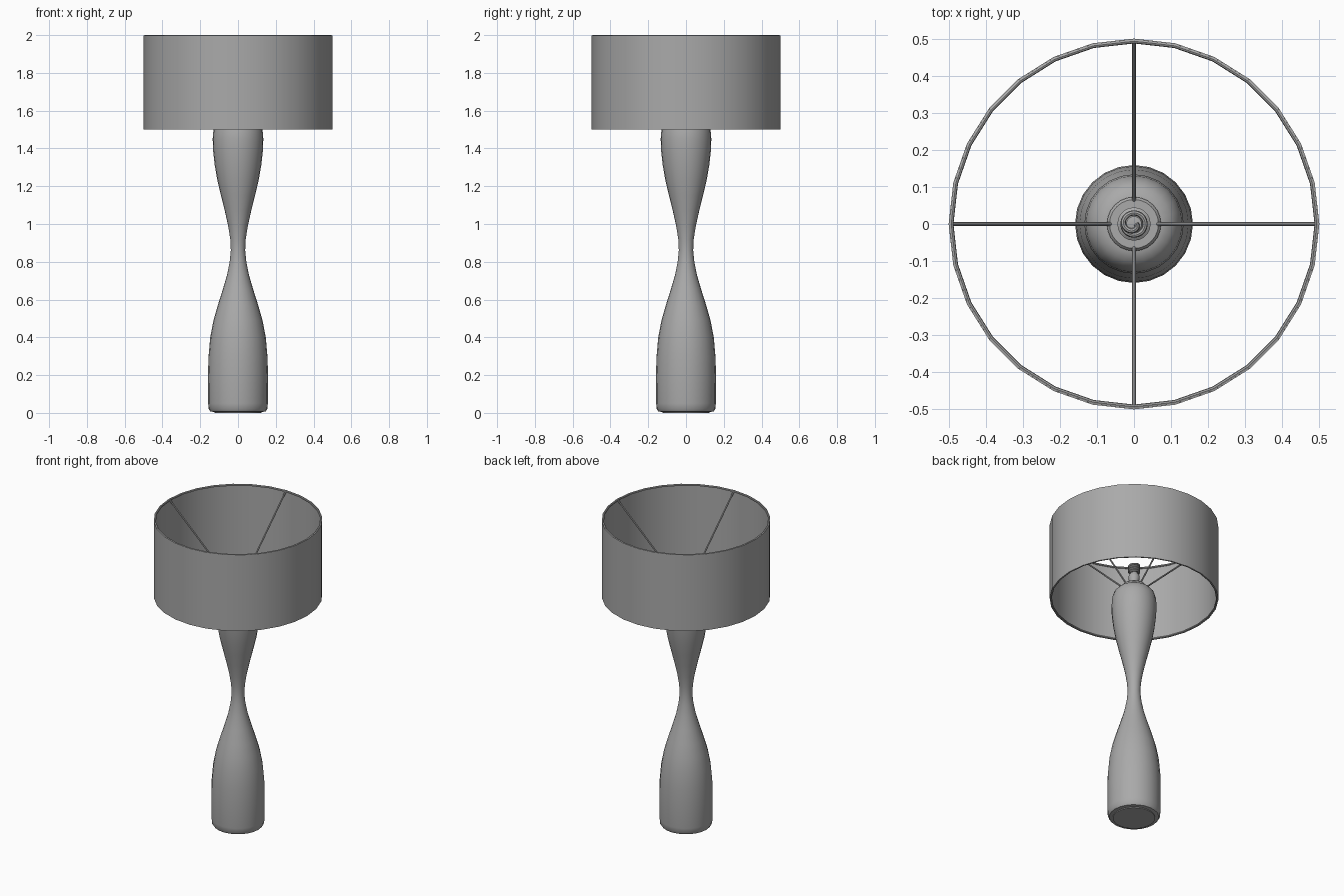
import bpy, bmesh, math
from mathutils import Vector

cube = bpy.data.objects.get("Cube")
if cube:
    bpy.data.objects.remove(cube, do_unlink=True)

grey = bpy.data.materials.new("warm_grey")
grey.use_nodes = True
COLOUR = (0.4, 0.4, 0.4, 1)
grey.diffuse_color = COLOUR
grey.node_tree.nodes["Principled BSDF"].inputs["Base Color"].default_value = COLOUR


def finish(name, bm, angle=40):
    bmesh.ops.recalc_face_normals(bm, faces=bm.faces)
    mesh = bpy.data.meshes.new(name)
    bm.to_mesh(mesh)
    bm.free()
    mesh.materials.append(grey)
    obj = bpy.data.objects.new(name, mesh)
    bpy.context.collection.objects.link(obj)
    bpy.ops.object.select_all(action='DESELECT')
    obj.select_set(True)
    bpy.context.view_layer.objects.active = obj
    bpy.ops.object.shade_smooth_by_angle(angle=math.radians(angle))
    return obj


def lathe(name, profile, sides, closed=False):
    """Spin (radius, height) points around the z axis."""
    bm = bmesh.new()
    rings = []
    for r, z in profile:
        if r == 0:
            rings.append([bm.verts.new((0, 0, z))] * sides)
        else:
            rings.append([bm.verts.new((r * math.cos(a), r * math.sin(a), z))
                          for a in (math.tau * i / sides for i in range(sides))])
    pairs = list(zip(rings, rings[1:]))
    if closed:
        pairs.append((rings[-1], rings[0]))
    for lo, hi in pairs:
        for i in range(sides):
            j = (i + 1) % sides
            bm.faces.new(list(dict.fromkeys((lo[i], lo[j], hi[j], hi[i]))))
    return finish(name, bm)


def tube(name, path, radius, sides=8):
    """Sweep a round section along a list of points."""
    bm = bmesh.new()
    rings = []
    for i, p in enumerate(path):
        along = (path[min(i + 1, len(path) - 1)] - path[max(i - 1, 0)]).normalized()
        side = along.cross(Vector((0, 0, 1))).normalized()
        up = side.cross(along)
        rings.append([bm.verts.new(p + radius * (side * math.cos(a) + up * math.sin(a)))
                      for a in (math.tau * k / sides for k in range(sides))])
    for lo, hi in zip(rings, rings[1:]):
        for k in range(sides):
            j = (k + 1) % sides
            bm.faces.new((lo[k], lo[j], hi[j], hi[k]))
    bm.faces.new(rings[0])
    bm.faces.new(rings[-1])
    return finish(name, bm)


# Turned hourglass stem with a rounded shoulder
lathe("stem", [
    (0, 0.005), (0.13, 0.005), (0.147, 0.008), (0.155, 0.02), (0.158, 0.05),
    (0.159, 0.2), (0.156, 0.3), (0.147, 0.4), (0.13, 0.49), (0.107, 0.57),
    (0.08, 0.655), (0.058, 0.73), (0.044, 0.8), (0.038, 0.86), (0.041, 0.92),
    (0.052, 0.99), (0.07, 1.07), (0.09, 1.15), (0.109, 1.23), (0.123, 1.31),
    (0.132, 1.39), (0.134, 1.45), (0.13, 1.5), (0.119, 1.535), (0.1, 1.557),
    (0.075, 1.567), (0, 1.567)], 24)
lathe("foot_pad", [(0, 0), (0.125, 0), (0.125, 0.006), (0, 0.006)], 24)

# Collar and neck of the lamp holder
lathe("holder_collar", [(0.073, 1.56), (0.073, 1.582), (0.066, 1.59), (0, 1.59)], 24)
lathe("holder_neck", [
    (0.045, 1.585), (0.045, 1.6), (0.03, 1.61), (0.028, 1.62), (0.034, 1.635),
    (0.034, 1.65), (0.027, 1.665), (0.021, 1.675), (0.021, 1.725), (0, 1.73)], 20)

# Spiral thread on the holder, closing inward at the top
TURNS, STEPS = 4, 80
thread = []
for i in range(STEPS + 1):
    t = i / STEPS
    a = math.tau * TURNS * t
    r = 0.03 * min(1, (1 - t) * 6 + 0.2)
    thread.append(Vector((r * math.cos(a), r * math.sin(a), 1.675 + 0.06 * t)))
tube("holder_thread", thread, 0.007)

# Drum shade: thin double wall, with a wire ring inside each edge
SIDES = 28
lathe("shade", [(0.5, 1.5), (0.5, 1.998), (0.495, 1.998), (0.495, 1.5)], SIDES, closed=True)
for name, z in (("lower_ring", 1.506), ("upper_ring", 1.994)):
    section = [(0.493 + 0.006 * math.cos(a), z + 0.006 * math.sin(a))
               for a in (math.tau * k / 8 for k in range(8))]
    lathe(name, section, SIDES, closed=True)

# Four sloping support wires from collar to upper ring
for i, name in enumerate(("left", "back", "right", "front")):
    a = i * math.pi / 2
    out = Vector((math.cos(a), math.sin(a), 0))
    tube("support_wire_" + name,
         [out * 0.062 + Vector((0, 0, 1.585)), out * 0.493 + Vector((0, 0, 1.992))], 0.005)
